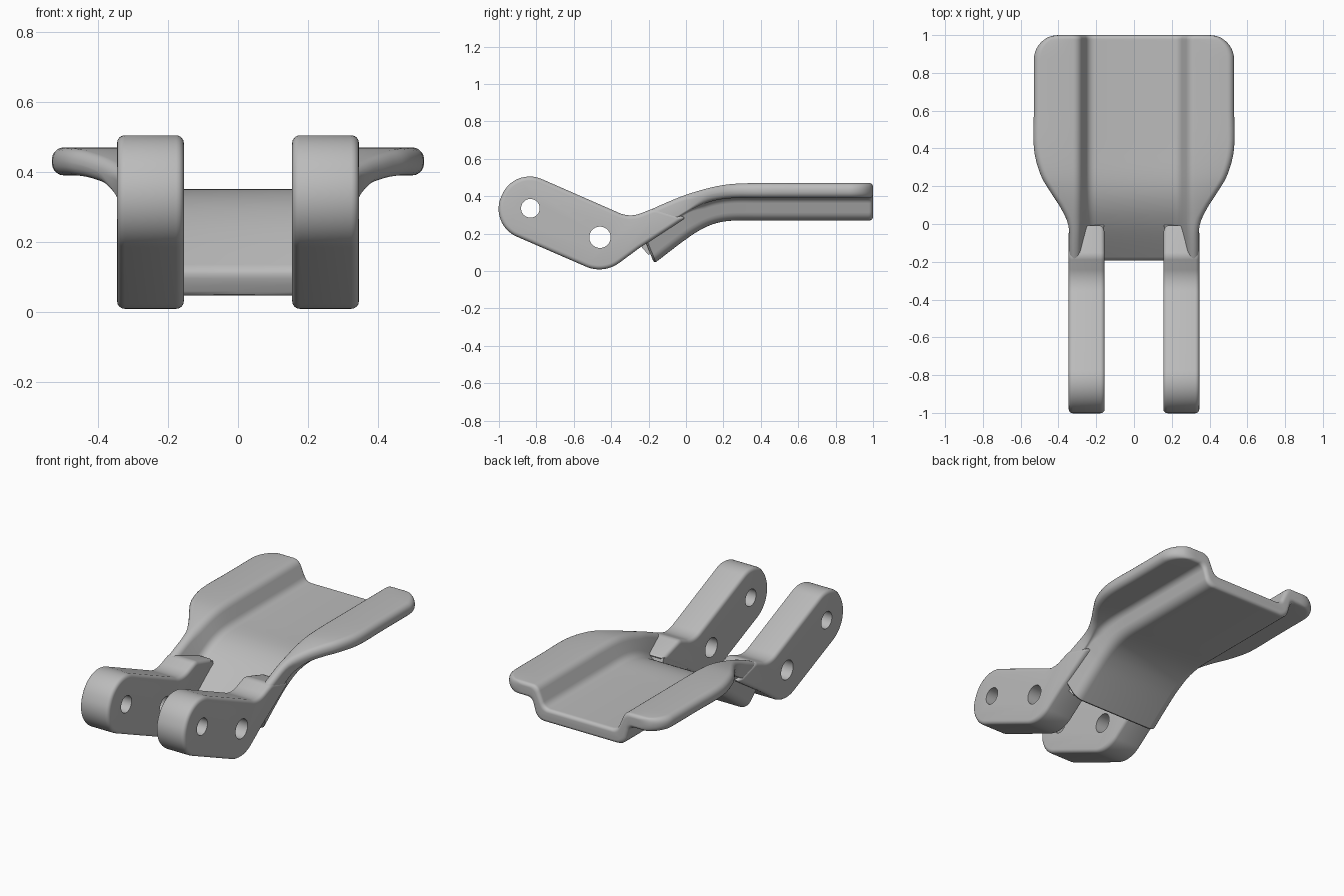
import bpy, bmesh, math
from mathutils import Vector

cube = bpy.data.objects.get("Cube")
if cube:
    bpy.data.objects.remove(cube, do_unlink=True)

grey = bpy.data.materials.new("satin_grey")
grey.use_nodes = True
grey.diffuse_color = (0.5, 0.5, 0.5, 1)
grey.node_tree.nodes["Principled BSDF"].inputs["Base Color"].default_value = (0.5, 0.5, 0.5, 1)


def make_object(name, verts, faces):
    mesh = bpy.data.meshes.new(name)
    mesh.from_pydata(verts, [], faces)
    bm = bmesh.new()
    bm.from_mesh(mesh)
    bmesh.ops.recalc_face_normals(bm, faces=bm.faces)
    bm.to_mesh(mesh)
    bm.free()
    mesh.materials.append(grey)
    obj = bpy.data.objects.new(name, mesh)
    bpy.context.collection.objects.link(obj)
    return obj


def activate(obj):
    bpy.ops.object.select_all(action='DESELECT')
    obj.select_set(True)
    bpy.context.view_layer.objects.active = obj


def smooth(obj):
    activate(obj)
    bpy.ops.object.shade_smooth_by_angle(angle=math.radians(40))


def fillet(corners, steps, closed=True):
    """Round each (a, b, radius) corner with a fixed number of points."""
    out = []
    n = len(corners)
    for k, (a, b, r) in enumerate(corners):
        p = Vector((a, b))
        if r == 0 or (not closed and k in (0, n - 1)):
            out.append(p)
            continue
        u = Vector(corners[k - 1][:2]) - p
        v = Vector(corners[(k + 1) % n][:2]) - p
        half = u.angle(v) / 2
        reach = min(r / math.tan(half), 0.48 * u.length, 0.48 * v.length)
        u.normalize()
        v.normalize()
        r = reach * math.tan(half)
        centre = p + (u + v).normalized() * (r / math.sin(half))
        start, end = p + u * reach - centre, p + v * reach - centre
        sweep = math.pi - 2 * half
        for s in range(steps + 1):
            t = s / steps
            out.append(centre + (start * math.sin((1 - t) * sweep)
                                 + end * math.sin(t * sweep)) / math.sin(sweep))
    return out


def extrude_x(name, profile, x0, x1):
    n = len(profile)
    verts = [(x, p.x, p.y) for x in (x0, x1) for p in profile]
    faces = [(i, (i + 1) % n, n + (i + 1) % n, n + i) for i in range(n)]
    faces += [tuple(range(n)), tuple(range(n, 2 * n))]
    return make_object(name, verts, faces)


# Channelled plate: hat section lofted along a bent path
def section(w, height, inset):
    i = inset
    half = [(0, 0.08 - i, 0), (0.24 + i / 2, 0.08 - i, 0.05), (0.29 + i, height - i, 0.05),
            (w - i, height - i, 0.035), (w - i, 0.12 + i, 0.035),
            (min(0.325, w - 0.02) - i, 0.12 + i, 0.04), (0.29 - i, i, 0.06), (0, i, 0)]
    right = fillet(half, 5, closed=False)
    left = [Vector((-p.x, p.y)) for p in reversed(right[1:-1])]
    return right + left


# Path rows: floor underside y, z; wing top y, z; half width
ROWS = [(-.17, .04, -.27, .29, .342), (-.02, .155, -.14, .35, .342), (.06, .21, -.02, .40, .347),
        (.125, .243, .08, .432, .39), (.19, .262, .17, .454, .445), (.27, .27, .26, .466, .495),
        (.40, .27, .40, .47, .53), (.6, .27, .6, .47, .53)]


def path(t):
    k = min(int(t), len(ROWS) - 2)
    f = t - k
    p = [ROWS[min(max(k + d, 0), len(ROWS) - 1)] for d in (-1, 0, 1, 2)]
    return [b + 0.5 * f * (c - a + f * (2 * a - 5 * b + 4 * c - d + f * (3 * (b - c) + d - a)))
            for a, b, c, d in zip(*p)]


EDGE = 0.02
stations = [(path(0), EDGE), (path(0.03), 0.008), (path(0.1), 0)]
stations += [(path(k / 4), 0) for k in range(1, 4 * (len(ROWS) - 1) + 1)]
CORNER = 0.13
for k in range(17):
    y = 1 - CORNER + CORNER * math.sin(k / 16 * math.pi / 2)
    w = 0.53 - CORNER + CORNER * math.cos(k / 16 * math.pi / 2)
    depth = max(0, y - (1 - EDGE))
    stations.append(((y, .27, y, .47, w + EDGE * 0.5 * depth / EDGE),
                     EDGE - math.sqrt(max(0, EDGE ** 2 - depth ** 2))))

verts, faces = [], []
for (by, bz, ty, tz, w), inset in stations:
    base, top = Vector((by, bz)), Vector((ty, tz))
    height = (top - base).length
    ring = section(w, height, inset)
    for p in ring:
        q = base.lerp(top, p.y / height)
        verts.append((p.x, q.x, q.y))
n = len(ring)
for s in range(len(stations) - 1):
    for i in range(n):
        j = (i + 1) % n
        faces.append((s * n + i, s * n + j, s * n + n + j, s * n + n + i))
faces += [tuple(range(n)), tuple(range(len(verts) - n, len(verts)))]
smooth(make_object("channel_plate", verts, faces))

# Pivot arms with two pin holes, and the webs joining them to the plate
ARM = [(-.919, .556, .167), (-.30, .285, .15), (-.17, .336, .06), (0, .285, 0),
       (-.25, .122, 0), (-.44, -.018, .18), (-1.053, .248, .167)]
WEB = [(-.26, .25, 0), (-.015, .285, 0), (.0, .245, 0), (-.2, .085, 0), (-.235, .125, 0)]
HOLES = [(-.832, .335, .05), (-.46, .18, .057)]

for side, sign in (("left", 1), ("right", -1)):
    arm = extrude_x(side + "_arm", fillet(ARM, 16), sign * 0.155, sign * 0.346)
    bevel = arm.modifiers.new("rounded_edges", 'BEVEL')
    bevel.width = 0.022
    bevel.segments = 4
    bevel.limit_method = 'ANGLE'
    bevel.angle_limit = math.radians(45)
    bevel.use_clamp_overlap = False
    cutters = []
    for y, z, r in HOLES:
        ring = [Vector((y + r * math.cos(a * math.pi / 20), z + r * math.sin(a * math.pi / 20)))
                for a in range(40)]
        cutter = extrude_x(side + "_hole_cutter", ring, sign * 0.1, sign * 0.4)
        cutter.hide_render = True
        cutters.append(cutter)
        cut = arm.modifiers.new("pin_hole", 'BOOLEAN')
        cut.operation = 'DIFFERENCE'
        cut.solver = 'EXACT'
        cut.object = cutter
    activate(arm)
    for mod in list(arm.modifiers):
        bpy.ops.object.modifier_apply(modifier=mod.name)
    for cutter in cutters:
        bpy.data.objects.remove(cutter, do_unlink=True)
    smooth(arm)
    smooth(extrude_x(side + "_web", fillet(WEB, 4), sign * 0.158, sign * 0.28))
